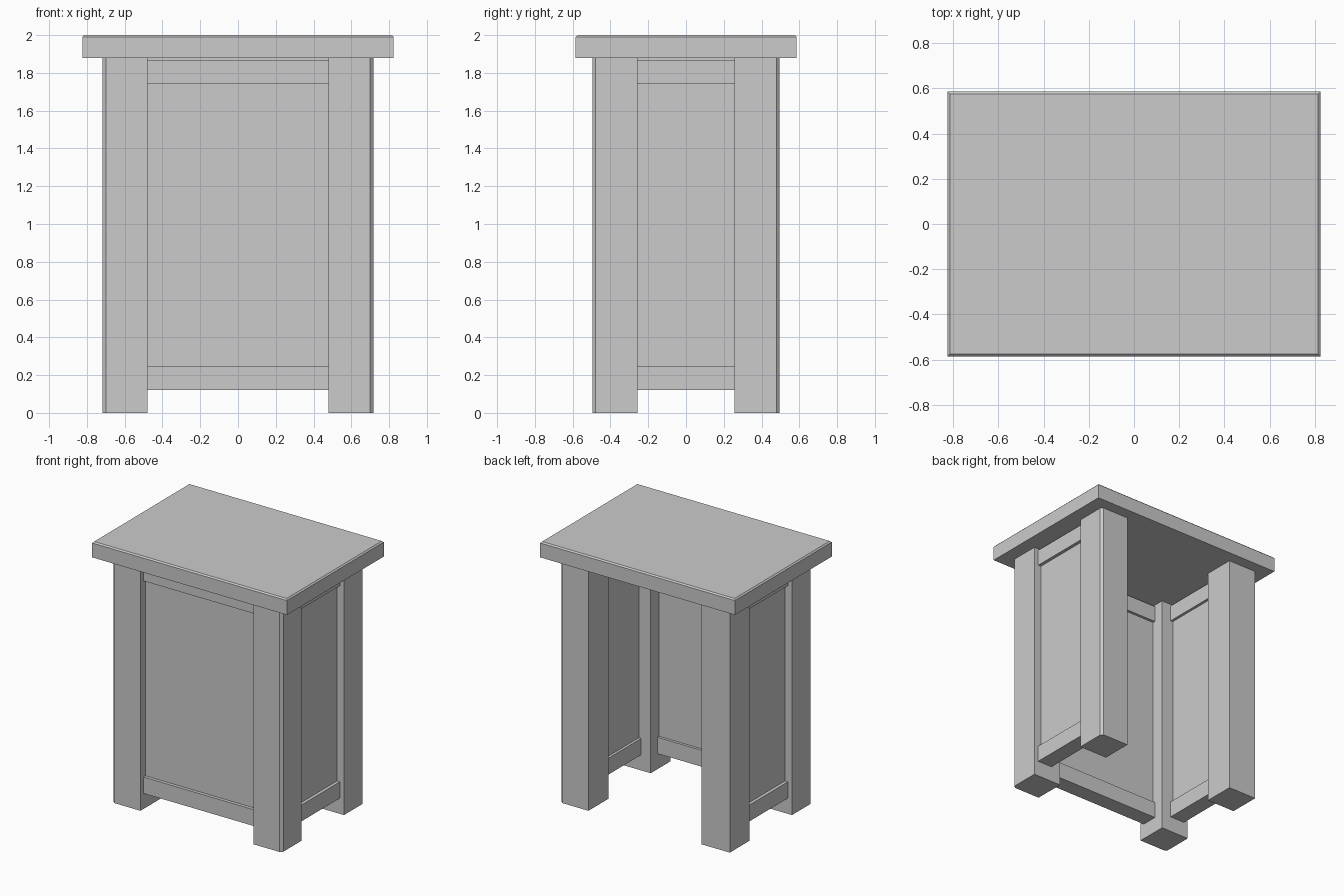
import bpy, bmesh

if "Cube" in bpy.data.objects:
    bpy.data.objects.remove(bpy.data.objects["Cube"])

LX, LY = 0.718, 0.496      # outer faces of the legs
W = 0.24                   # leg width
TOP = 1.88                 # underside of the table top


def finish(name, bm):
    bmesh.ops.recalc_face_normals(bm, faces=bm.faces)
    mesh = bpy.data.meshes.new(name)
    bm.to_mesh(mesh)
    bm.free()
    obj = bpy.data.objects.new(name, mesh)
    bpy.context.collection.objects.link(obj)
    return obj


def prism(name, outline, z0, z1, bevel=0):
    """Extrude a flat outline from z0 to z1, optionally bevelling its top rim."""
    bm = bmesh.new()
    base = bm.faces.new([bm.verts.new((x, y, z0)) for x, y in outline])
    up = bmesh.ops.extrude_face_region(bm, geom=[base], use_keep_orig=True)["geom"]
    for v in up:
        if isinstance(v, bmesh.types.BMVert):
            v.co.z = z1
    if bevel:
        rim = [e for e in bm.edges if all(v.co.z == v.co.z and v.co.z > z1 - 1e-4 for v in e.verts)]
        bmesh.ops.bevel(bm, geom=rim, offset=bevel, segments=1, affect='EDGES')
    return finish(name, bm)


def box(name, x0, x1, y0, y1, z0, z1, bevel=0):
    return prism(name, [(x0, y0), (x1, y0), (x1, y1), (x0, y1)], z0, z1, bevel)


def leg(name, sx, sy, c):
    """Square post, with a small chamfer c on its outer corner."""
    ix, iy = LX - W, LY - W
    corner = [(LX, LY - c), (LX - c, LY)] if c else [(LX, LY)]
    pts = [(ix, iy), (LX, iy)] + corner + [(ix, LY)]
    return prism(name, [(sx * x, sy * y) for x, y in pts], 0, TOP)


def side(name, axis, sign):
    """Recessed panel with a lower and an upper rail, between two legs."""
    outer = LX if axis == 'x' else LY
    half = (LY if axis == 'x' else LX) - W + 0.01
    parts = (("panel", 0.06, 0.14, 0.14, TOP),
             ("lower_rail", 0.035, 0.16, 0.12, 0.245),
             ("upper_rail", 0.035, 0.16, 1.745, 1.868))
    for part, d0, d1, z0, z1 in parts:
        a, b = sorted((sign * (outer - d0), sign * (outer - d1)))
        span = (a, b, -half, half) if axis == 'x' else (-half, half, a, b)
        box(f"{name}_{part}", *span, z0, z1)


# Table top with a softened upper rim
box("table_top", -0.824, 0.824, -0.585, 0.585, TOP, 2.0, bevel=0.01)

# Four legs; the back left one has a plain corner
leg("front_left_leg", -1, -1, 0.018)
leg("front_right_leg", 1, -1, 0.018)
leg("back_right_leg", 1, 1, 0.018)
leg("back_left_leg", -1, 1, 0)

# Three closed sides; the back is open
side("front", 'y', -1)
side("left", 'x', -1)
side("right", 'x', 1)
